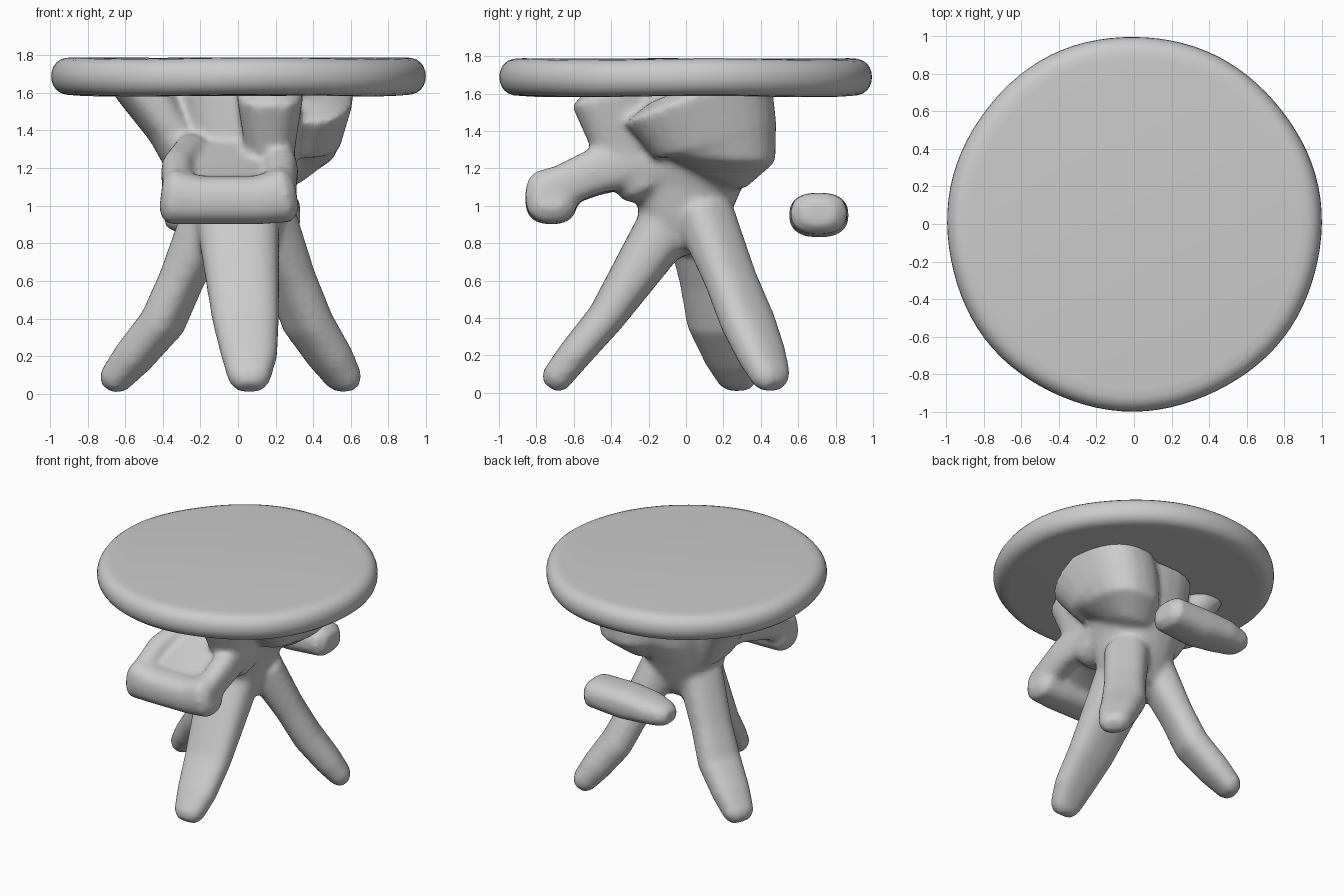
import bpy, bmesh, math
from mathutils import Vector

cube = bpy.data.objects.get("Cube")
if cube:
    bpy.data.objects.remove(cube)

grey = (0.6, 0.6, 0.6, 1)
clay = bpy.data.materials.new("grey clay")
clay.use_nodes = True
clay.diffuse_color = grey
clay.node_tree.nodes["Principled BSDF"].inputs["Base Color"].default_value = grey

ACROSS = Vector((1, 0, 0))
DEPTH = Vector((0, 1, 0))


def loft(bm, rings):
    """Bridge rings of vertices and cap both ends."""
    rings = [[bm.verts.new(point) for point in ring] for ring in rings]
    count = len(rings[0])
    for lower, upper in zip(rings, rings[1:]):
        for i in range(count):
            j = (i + 1) % count
            bm.faces.new((lower[i], lower[j], upper[j], upper[i]))
    bm.faces.new(rings[0][::-1])
    bm.faces.new(rings[-1])


def rounded_end(end, neighbour, length=0.05, shrink=0.6):
    """Extra smaller station just past the end of a limb."""
    centre, width, thickness = end
    outward = (centre - neighbour[0]).normalized()
    return centre + outward * length, width * shrink, thickness * shrink


def limb(bm, side, *stations, power=0.8, segments=24):
    """Tube along stations of (centre, half width, half thickness); side is the width direction."""
    stations = [(Vector(centre), width, thickness) for centre, width, thickness in stations]
    first = rounded_end(stations[0], stations[1])
    last = rounded_end(stations[-1], stations[-2])
    stations = [first, *stations, last]
    final = len(stations) - 1
    rings = []
    for k, (centre, width, thickness) in enumerate(stations):
        axis = stations[min(k + 1, final)][0] - stations[max(k - 1, 0)][0]
        up = axis.cross(side).normalized()
        ring = []
        for i in range(segments):
            angle = math.tau * i / segments
            u, v = (math.copysign(abs(f) ** power, f) for f in (math.cos(angle), math.sin(angle)))
            ring.append(centre + side * width * u + up * thickness * v)
        rings.append(ring)
    loft(bm, rings)


def finish(name, bm):
    bmesh.ops.recalc_face_normals(bm, faces=bm.faces)
    mesh = bpy.data.meshes.new(name)
    bm.to_mesh(mesh)
    bm.free()
    mesh.materials.append(clay)
    for polygon in mesh.polygons:
        polygon.use_smooth = True
    part = bpy.data.objects.new(name, mesh)
    bpy.context.collection.objects.link(part)
    return part


def soften(part, iterations):
    """Fuse overlapping volumes into one skin and relax the joints."""
    remesh = part.modifiers.new("Fuse", 'REMESH')
    remesh.mode = 'VOXEL'
    remesh.voxel_size = 0.02
    remesh.use_smooth_shade = True
    relax = part.modifiers.new("Soften", 'SMOOTH')
    relax.factor = 0.5
    relax.iterations = iterations


# Round top with a softly rounded, slightly uneven rim
top = bmesh.new()
rings = []
rim_steps, top_segments = 12, 96
for step in range(rim_steps + 1):
    tilt = math.pi * (step / rim_steps - 0.5)
    radius = 0.88 + 0.12 * math.cos(tilt) ** 0.7
    height = 1.685 + 0.1 * math.sin(tilt)
    ring = []
    for i in range(top_segments):
        angle = math.tau * i / top_segments
        wobble = 0.003 * (math.sin(3 * angle + 2) + math.sin(7 * angle))
        r = radius * (0.996 + wobble)
        wave = 0.004 * math.sin(4 * angle + 1)
        ring.append((r * math.cos(angle), r * math.sin(angle), height + wave))
    rings.append(ring)
loft(top, rings)
finish("table_top", top)

# Pedestal: all limbs are fused into one soft body
body = bmesh.new()

# Front leg
limb(body, ACROSS,
     ((0.06, -0.7, 0.07), 0.11, 0.08),
     ((0.06, -0.6, 0.2), 0.15, 0.09),
     ((0.04, -0.43, 0.4), 0.18, 0.1),
     ((0, -0.1, 0.9), 0.22, 0.16),
     ((0, 0, 1.05), 0.25, 0.2))


# Two back legs, bending slightly inward on the way up
def back_leg(foot, knee, hip):
    foot, knee, hip = Vector(foot), Vector(knee), Vector(hip)
    side = Vector((-foot.y, foot.x, 0)).normalized()
    limb(body, side,
         (foot, 0.11, 0.08),
         (foot.lerp(knee, 0.4), 0.14, 0.1),
         (knee, 0.16, 0.11),
         (knee.lerp(hip, 0.4), 0.15, 0.11),
         (hip, 0.16, 0.14))


back_leg((0.57, 0.46, 0.07), (0.37, 0.33, 0.38), (0.15, 0.1, 0.95))
back_leg((-0.66, 0.28, 0.07), (-0.4, 0.16, 0.38), (-0.15, 0.04, 0.95))

# Trunk, widening upward
limb(body, ACROSS,
     ((0, 0.04, 0.8), 0.2, 0.16),
     ((0, 0, 0.92), 0.24, 0.24),
     ((0, 0, 1.1), 0.28, 0.29),
     ((0.03, 0.04, 1.3), 0.33, 0.34),
     ((0.03, 0.06, 1.6), 0.37, 0.36))

# Front branch under the top
limb(body, ACROSS,
     ((0.12, -0.2, 1.1), 0.16, 0.16),
     ((0.17, -0.32, 1.35), 0.14, 0.19),
     ((0.17, -0.4, 1.6), 0.18, 0.22))

# Slanting side branch
limb(body, ACROSS,
     ((-0.2, -0.03, 1.1), 0.13, 0.2),
     ((-0.33, 0, 1.35), 0.14, 0.24),
     ((-0.5, 0.02, 1.6), 0.17, 0.28))

# Broad lobe opposite the side branch
limb(body, ACROSS,
     ((0.2, 0.15, 1.15), 0.15, 0.18),
     ((0.28, 0.18, 1.25), 0.23, 0.3),
     ((0.3, 0.16, 1.35), 0.25, 0.34),
     ((0.35, 0.06, 1.6), 0.27, 0.42))

# Front ledge: thick lip
limb(body, DEPTH,
     ((-0.36, -0.72, 1.05), 0.14, 0.15),
     ((-0.2, -0.72, 1.03), 0.14, 0.13),
     ((0.1, -0.72, 1.03), 0.14, 0.13),
     ((0.26, -0.72, 1.06), 0.14, 0.15))

# Front ledge: sloping hollow
limb(body, ACROSS,
     ((-0.05, -0.75, 1.04), 0.3, 0.08),
     ((-0.05, -0.5, 1.14), 0.3, 0.09),
     ((-0.05, -0.28, 1.22), 0.28, 0.12),
     ((-0.03, 0, 1.22), 0.26, 0.12))

# Front ledge: raised arms either side of the hollow
for outer, inner in ((-0.32, -0.25), (0.23, 0.2)):
    limb(body, ACROSS,
         ((outer, -0.72, 1.08), 0.08, 0.11),
         ((outer, -0.5, 1.18), 0.09, 0.12),
         ((inner, -0.28, 1.24), 0.1, 0.14),
         ((inner, 0, 1.25), 0.1, 0.14))
soften(finish("pedestal", body), 10)

# Detached bar behind the pedestal, thinner at one end
bar = bmesh.new()
limb(bar, DEPTH,
     ((-0.34, 0.73, 0.94), 0.11, 0.08),
     ((-0.2, 0.72, 0.95), 0.15, 0.1),
     ((0, 0.71, 0.95), 0.16, 0.12),
     ((0.28, 0.71, 0.96), 0.15, 0.11))
soften(finish("back_bar", bar), 6)
